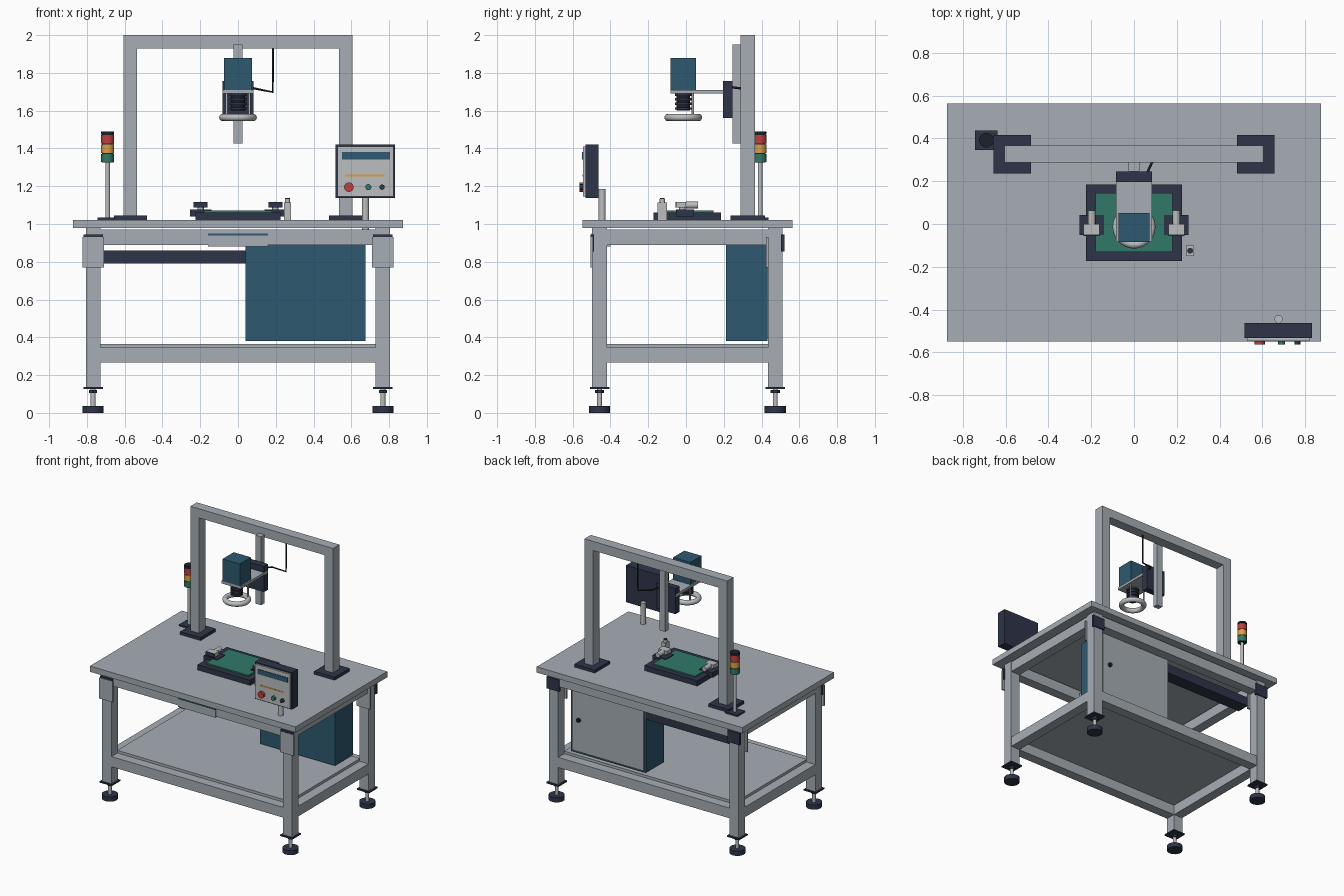
import bpy, math

if "Cube" in bpy.data.objects:
    bpy.data.objects.remove(bpy.data.objects["Cube"])

def mat(name, c):
    m = bpy.data.materials.new(name)
    m.diffuse_color = (*c, 1)
    m.use_nodes = True
    m.node_tree.nodes["Principled BSDF"].inputs["Base Color"].default_value = m.diffuse_color
    return m

GREY = mat("painted_grey", (0.38, 0.42, 0.46))
STEEL = mat("light_steel", (0.50, 0.51, 0.52))
NAVY = mat("dark_navy", (0.028, 0.036, 0.068))
BLACK = mat("black", (0.013, 0.015, 0.024))
TEAL = mat("blue_teal", (0.027, 0.10, 0.16))
GREEN = mat("green", (0.03, 0.19, 0.14))
RED = mat("red", (0.52, 0.05, 0.05))
AMBER = mat("amber", (0.72, 0.35, 0.06))

def box(name, m, x, y, z):
    """Box from (min, max) pairs."""
    bpy.ops.mesh.primitive_cube_add(size=1, location=[(a + b) / 2 for a, b in (x, y, z)])
    o = bpy.context.object
    o.name = name
    o.scale = [b - a for a, b in (x, y, z)]
    bpy.ops.object.transform_apply(location=False, rotation=False, scale=True)
    o.data.materials.append(m)
    return o

def cyl(name, m, x, y, z, r, axis='Z', n=24):
    """Cylinder; the coordinate along the axis is a (min, max) pair."""
    p = [x, y, z]
    i = 'XYZ'.index(axis)
    a, b = p[i]
    p[i] = (a + b) / 2
    rot = {'X': (0, math.pi / 2, 0), 'Y': (math.pi / 2, 0, 0), 'Z': (0, 0, 0)}[axis]
    bpy.ops.mesh.primitive_cylinder_add(vertices=n, radius=r, depth=b - a, location=p, rotation=rot)
    o = bpy.context.object
    o.name = name
    o.data.materials.append(m)
    bpy.ops.object.shade_smooth_by_angle(angle=math.radians(40))
    return o

def span(c, h):
    return (c - h, c + h)

YC = 0.0075              # table centre in y
LX, LY, LH = 0.767, 0.465, 0.039

# Table top, lower shelf
box("table_top", GREY, (-0.873, 0.873), (-0.549, 0.564), (0.978, 1.022))
box("lower_shelf", GREY, (-0.73, 0.73), (YC - 0.43, YC + 0.43), (0.345, 0.365))

# Legs with levelling feet and corner brackets
for sx in (-1, 1):
    x = sx * LX
    for sy in (-1, 1):
        y = YC + sy * LY
        box("leg", GREY, span(x, LH), span(y, LH), (0.135, 0.978))
        box("leg_end_plate", NAVY, span(x, 0.052), span(y, 0.052), (0.127, 0.137))
        cyl("foot_stem", STEEL, x, y, (0.03, 0.13), 0.013)
        cyl("foot_nut", NAVY, x, y, (0.105, 0.121), 0.024, n=6)
        cyl("foot_pad", NAVY, x, y, (0, 0.036), 0.056)
        face = y + sy * LH
        box("corner_plate", NAVY, span(x, 0.052), span(face, 0.009), (0.855, 0.945))
        front = y - LH
        box("corner_bracket", GREY, span(x, 0.057), (front - 0.010, front + 0.002), (0.77, 0.93))

# Frame rails, upper and lower
for z in ((0.89, 0.97), (0.267, 0.345)):
    for s in (-1, 1):
        box("long_rail", GREY, (-0.73, 0.73), span(YC + s * LY, LH - 0.001), z)
        box("side_rail", GREY, span(s * LX, LH - 0.001), (YC - 0.43, YC + 0.43), z)

# Front drawer plate
box("drawer", GREY, (-0.16, 0.16), (-0.5, -0.40), (0.882, 0.94))
box("drawer_strip", TEAL, (-0.16, 0.16), (-0.5, -0.40), (0.94, 0.949))

# Cabinet with rear door, cable tray
box("cabinet", TEAL, (0.04, 0.675), (0.212, 0.431), (0.38, 0.89))
box("cabinet_door", GREY, (0.05, 0.66), (0.431, 0.441), (0.395, 0.885))
cyl("door_knob", BLACK, 0.60, (0.44, 0.456), 0.64, 0.016, 'Y')
box("cable_tray", NAVY, (-0.71, 0.04), (0.33, 0.43), (0.79, 0.86))

# Gantry
for s in (-1, 1):
    box("gantry_post", GREY, span(s * 0.57, 0.036), (0.288, 0.366), (1.022, 1.93))
    box("gantry_foot", NAVY, span(s * 0.569, 0.087), (0.235, 0.417), (1.022, 1.045))
box("gantry_beam", GREY, (-0.606, 0.606), (0.288, 0.366), (1.93, 2.0))

# Camera mast, carriage and arm
box("mast", GREY, (-0.025, 0.025), (0.246, 0.288), (1.425, 1.95))
box("carriage", NAVY, (-0.083, 0.083), (0.197, 0.246), (1.56, 1.757))
box("camera_arm", GREY, (-0.083, 0.083), (-0.083, 0.243), (1.69, 1.71))
box("camera_body", TEAL, (-0.073, 0.073), (-0.083, 0.052), (1.71, 1.88))

# Lens with ribs, ring light on rods
CY = -0.0145
cyl("lens", BLACK, 0, CY, (1.60, 1.69), 0.036)
for z in (1.605, 1.63, 1.655, 1.677):
    cyl("lens_rib", NAVY, 0, CY, (z, z + 0.013), 0.045)
for s in (-1, 1):
    cyl("light_rod", STEEL, s * 0.06, 0.036, (1.565, 1.69), 0.006, n=12)
bpy.ops.mesh.primitive_torus_add(location=(0, CY, 1.564), major_radius=0.081, minor_radius=0.019,
                                 major_segments=40, minor_segments=14)
ring = bpy.context.object
ring.name = "ring_light"
ring.data.materials.append(STEEL)
bpy.ops.object.shade_smooth()

# Camera cable
cu = bpy.data.curves.new("camera_cable", 'CURVE')
cu.dimensions = '3D'
cu.bevel_depth = 0.006
cu.bevel_resolution = 2
pts = [(0.06, 0.235, 1.725), (0.085, 0.29, 1.718), (0.185, 0.32, 1.698), (0.185, 0.32, 1.935)]
sp = cu.splines.new('POLY')
sp.points.add(len(pts) - 1)
for p, c in zip(sp.points, pts):
    p.co = (*c, 1)
cu.materials.append(BLACK)
bpy.context.collection.objects.link(bpy.data.objects.new("camera_cable", cu))

# Signal tower
TX, TY = -0.69, 0.392
box("tower_base", NAVY, span(TX, 0.053), span(TY, 0.046), (1.022, 1.034))
cyl("tower_pole", STEEL, TX, TY, (1.03, 1.33), 0.012)
cyl("tower_core", BLACK, TX, TY, (1.325, 1.478), 0.030)
for m, z in ((GREEN, 1.327), (AMBER, 1.377), (RED, 1.427)):
    cyl("tower_lamp", m, TX, TY, (z, z + 0.044), 0.034)
cyl("tower_cap", BLACK, TX, TY, (1.475, 1.49), 0.034)

# Work fixture with board and clamps
box("fixture_plate", NAVY, (-0.224, 0.224), (-0.172, 0.184), (1.022, 1.062))
box("circuit_board", GREEN, (-0.18, 0.18), (-0.13, 0.146), (1.062, 1.072))
for s in (-1, 1):
    x = s * 0.198
    box("clamp_base", NAVY, span(x, 0.057), (-0.052, 0.042), (1.04, 1.078))
    cyl("clamp_stem", STEEL, x, -0.02, (1.075, 1.095), 0.017)
    box("clamp_body", STEEL, span(x, 0.037), (-0.05, 0.0), (1.088, 1.116))
    box("clamp_front", NAVY, span(x, 0.037), (-0.056, -0.05), (1.088, 1.116))
    cyl("clamp_arm", STEEL, x, (0.0, 0.064), 1.1, 0.018, 'Y')

# Small sensor
box("sensor_body", STEEL, (0.244, 0.280), (-0.15, -0.10), (1.022, 1.115))
cyl("sensor_neck", STEEL, 0.262, -0.125, (1.115, 1.132), 0.014)
cyl("sensor_cap", NAVY, 0.262, -0.125, (1.132, 1.138), 0.012)

# Control panel
cyl("panel_post", STEEL, 0.675, -0.444, (0.965, 1.185), 0.019)
box("panel_case", NAVY, (0.517, 0.832), (-0.533, -0.462), (1.137, 1.42))
box("panel_face", STEEL, (0.527, 0.822), (-0.546, -0.533), (1.146, 1.411))
box("panel_screen", TEAL, (0.55, 0.805), (-0.55, -0.545), (1.342, 1.38))
box("panel_indicator", AMBER, (0.57, 0.775), (-0.549, -0.545), (1.252, 1.262))
for m, x, r in ((RED, 0.587, 0.025), (GREEN, 0.69, 0.016), (NAVY, 0.763, 0.014)):
    cyl("panel_button", m, x, (-0.564, -0.545), 1.195, r, 'Y')
